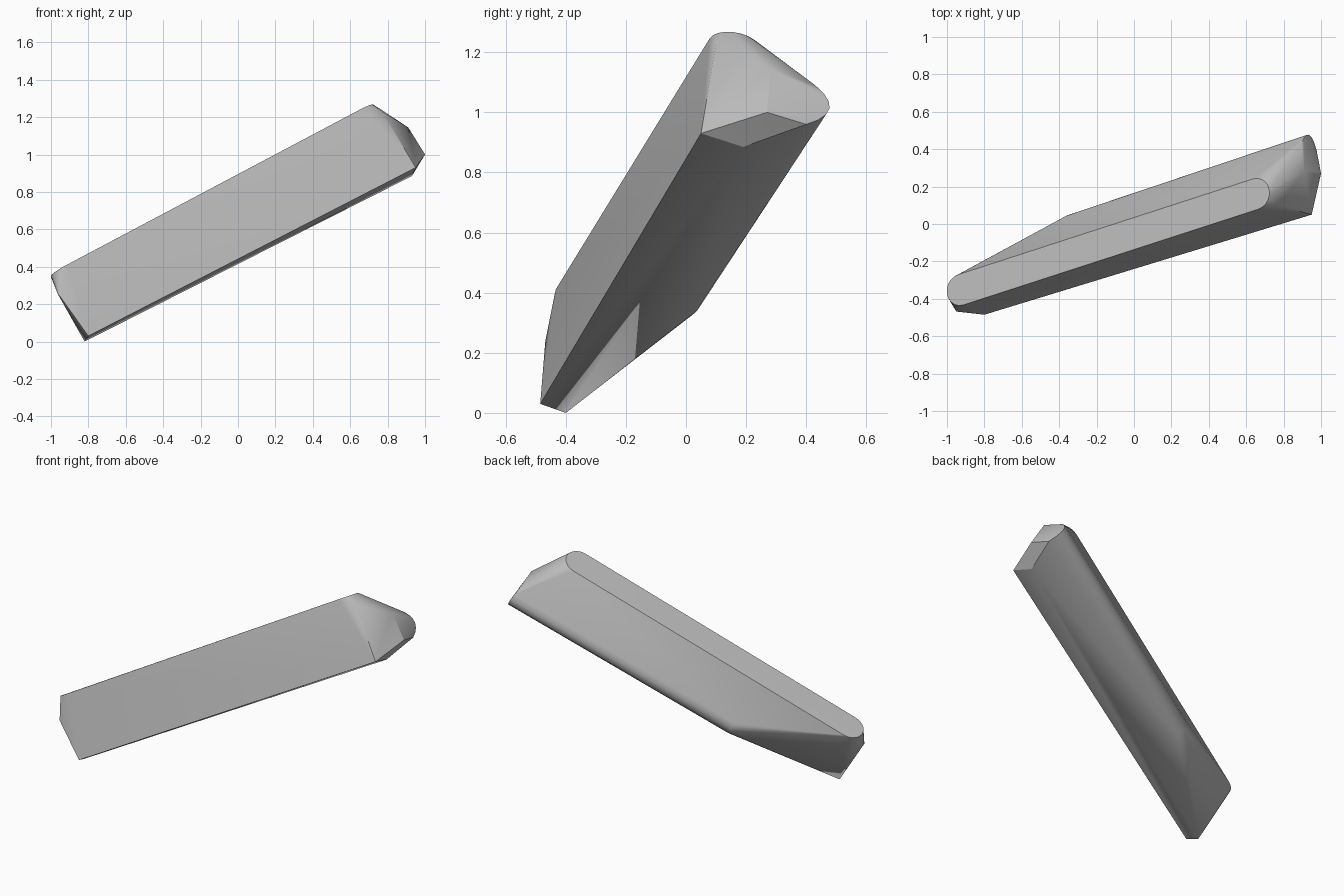
import bpy
import bmesh
import math
from mathutils import Vector

default_cube = bpy.data.objects.get("Cube")
if default_cube:
    bpy.data.objects.remove(default_cube, do_unlink=True)


def make_material(name, colour):
    material = bpy.data.materials.new(name)
    material.use_nodes = True
    material.diffuse_color = colour
    material.node_tree.nodes["Principled BSDF"].inputs["Base Color"].default_value = colour
    return material


def half_disc(centre, radius, outward, side, steps=10):
    """Points of a rounded strip end that bulges along the outward direction."""
    points = []
    for step in range(steps + 1):
        angle = math.pi * step / steps
        offset = outward * math.sin(angle) + side * math.cos(angle)
        points.append(Vector(centre) + offset * radius)
    return points


def smooth_run(start, middle, end, steps=6):
    """Points of a rounded corner, bent towards the middle point."""
    start, middle, end = Vector(start), Vector(middle), Vector(end)
    points = []
    for step in range(steps + 1):
        t = step / steps
        points.append(start.lerp(middle, t).lerp(middle.lerp(end, t), t))
    return points


def make_hull(name, points, material):
    """Wrap the points in a tight convex solid with soft rounded edges."""
    bm = bmesh.new()
    for point in points:
        bm.verts.new(point)
    result = bmesh.ops.convex_hull(bm, input=bm.verts[:])
    unused = [v for v in bm.verts if not v.link_faces]
    bmesh.ops.delete(bm, geom=unused, context="VERTS")
    bmesh.ops.recalc_face_normals(bm, faces=bm.faces[:])
    mesh = bpy.data.meshes.new(name)
    bm.to_mesh(mesh)
    bm.free()
    mesh.materials.append(material)
    solid = bpy.data.objects.new(name, mesh)
    bpy.context.collection.objects.link(solid)
    bpy.context.view_layer.objects.active = solid
    solid.select_set(True)
    bpy.ops.object.shade_smooth_by_angle(angle=math.radians(30))
    return solid


# Directions along the bar and across its depth
along = Vector((0.86, 0.26, 0.44)).normalized()
across = Vector((-0.16, 0.95, -0.25)).normalized()

# Flat top strip with two round ends
top_strip = half_disc((0.65, 0.16, 1.225), 0.085, along, across)
top_strip += half_disc((-0.927, -0.352, 0.39), 0.085, -along, across)

# Lower edges of the bar, front then back
lower_edges = [(-0.8, -0.485, 0.03), (0.95, 0.05, 0.93),
               (-0.82, -0.4, 0.0), (0.93, 0.19, 0.885)]

# Small bevel under the low round end
low_end = smooth_run((-0.95, -0.468, 0.24), (-0.995, -0.42, 0.27), (-0.92, -0.275, 0.32))

# Angled nose at the high end
nose = [(0.77, 0.1, 1.23), (0.91, 0.28, 1.145), (1.0, 0.27, 1.0)]

# Rounded back edge, from the high end to the tail cut
back_edge = smooth_run((0.975, 0.4, 0.96), (0.935, 0.54, 1.0), (0.895, 0.43, 1.09))
back_edge += smooth_run((-0.31, 0.01, 0.32), (-0.345, 0.07, 0.35), (-0.37, 0.035, 0.41))

grey = make_material("plain grey", (0.5, 0.5, 0.5, 1.0))
make_hull("faceted_bar", top_strip + lower_edges + low_end + nose + back_edge, grey)
